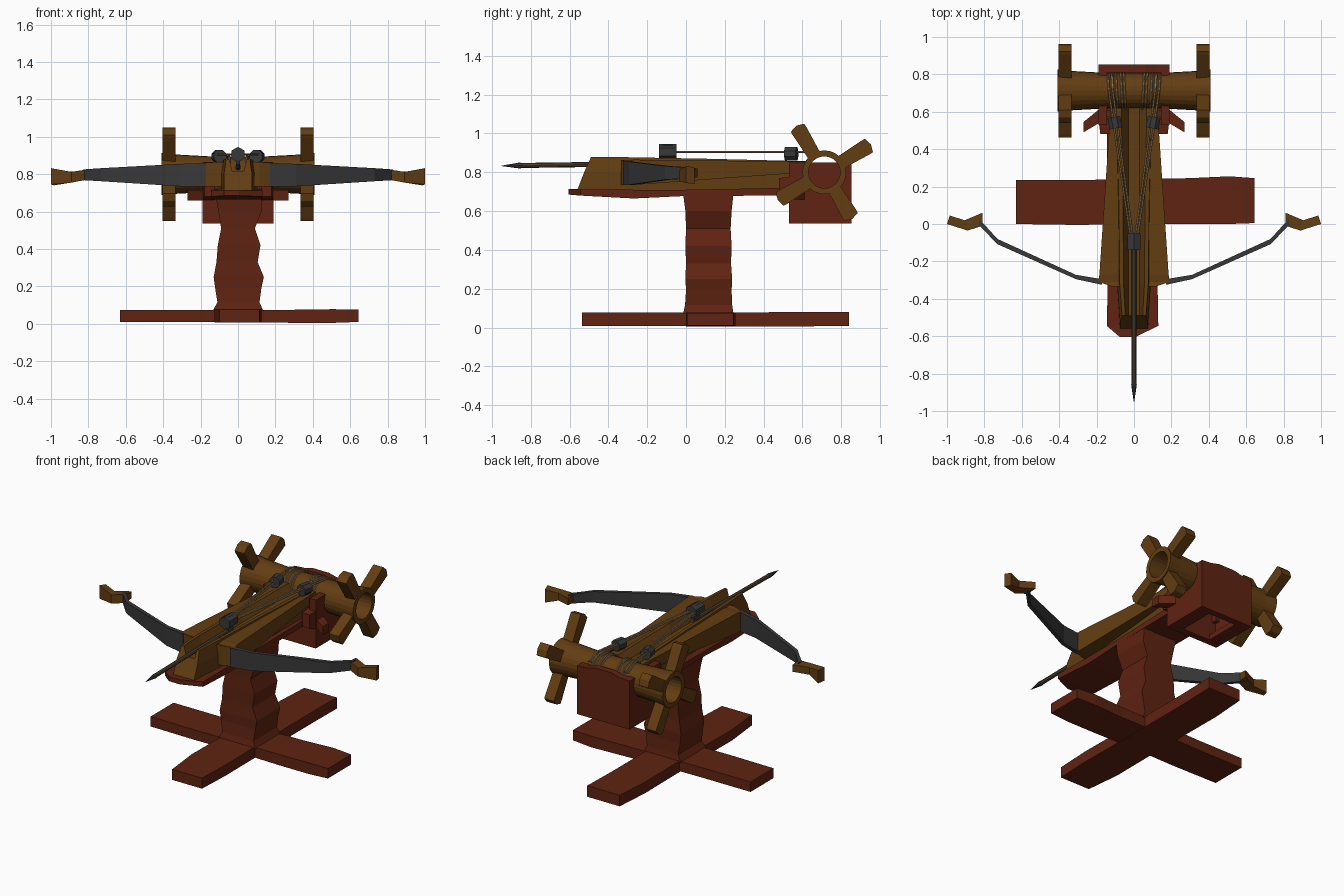
import bpy, bmesh
from math import sin, cos, pi, radians
from mathutils import Vector, Matrix


def material(name, rgb):
    m = bpy.data.materials.new(name)
    m.diffuse_color = (*rgb, 1)
    return m


RED = material("red_brown_wood", (0.115, 0.017, 0.006))
GOLD = material("golden_wood", (0.125, 0.047, 0.006))
IRON = material("dark_iron", (0.040, 0.040, 0.042))
ROPE = material("tan_rope", (0.30, 0.19, 0.085))
SHAFT = material("shaft_wood", (0.085, 0.058, 0.030))


def loft(name, rings, mat, closed=False, smooth=False):
    """Skin matching rings of points; cap the ends unless closed."""
    bm = bmesh.new()
    vs = [[bm.verts.new(p) for p in r] for r in rings]
    n = len(vs[0])
    pairs = list(zip(vs, vs[1:])) + ([(vs[-1], vs[0])] if closed else [])
    for a, b in pairs:
        for i in range(n):
            bm.faces.new((a[i], a[(i + 1) % n], b[(i + 1) % n], b[i]))
    if not closed:
        bm.faces.new(vs[0])
        bm.faces.new(vs[-1])
    bmesh.ops.recalc_face_normals(bm, faces=bm.faces)
    me = bpy.data.meshes.new(name)
    bm.to_mesh(me)
    bm.free()
    me.materials.append(mat)
    ob = bpy.data.objects.new(name, me)
    bpy.context.collection.objects.link(ob)
    if smooth:
        me.shade_smooth()
    return ob


def beam(name, axis, sections, mat, side=1):
    """Rectangular beam; each section is (t, u0, u1, v0, v1), side=-1 mirrors x."""
    rings = []
    for t, u0, u1, v0, v1 in sections:
        ring = []
        for u, v in ((u0, v0), (u1, v0), (u1, v1), (u0, v1)):
            p = {"x": (t, u, v), "y": (u, t, v), "z": (u, v, t)}[axis]
            ring.append((p[0] * side, p[1], p[2]))
        rings.append(ring)
    return loft(name, rings, mat)


def box(name, x0, x1, y0, y1, z0, z1, mat):
    return beam(name, "z", [(z0, x0, x1, y0, y1), (z1, x0, x1, y0, y1)], mat)


def tube(name, path, radii, mat, n=6, closed=False, phase=0.0, smooth=False):
    """Round rod following a path."""
    pts = [Vector(p) for p in path]
    m = len(pts)
    rings = []
    for i, p in enumerate(pts):
        a = pts[(i - 1) % m] if closed or i else p
        b = pts[(i + 1) % m] if closed or i < m - 1 else p
        d = (b - a).normalized()
        up = Vector((1, 0, 0)) if abs(d.x) < 0.5 else Vector((0, 0, 1))
        u = (up - d * up.dot(d)).normalized()
        v = d.cross(u)
        r = radii[i] if isinstance(radii, (list, tuple)) else radii
        rings.append([p + r * (u * cos(phase + 2 * pi * k / n) + v * sin(phase + 2 * pi * k / n))
                      for k in range(n)])
    return loft(name, rings, mat, closed, smooth)


# Cross-shaped foot
beam("base_cross_beam", "x", [
    (-0.63, 0.0, 0.235, 0.01, 0.075), (-0.3, -0.005, 0.235, 0.01, 0.075),
    (0.0, 0.0, 0.24, 0.01, 0.075), (0.3, 0.0, 0.245, 0.005, 0.075),
    (0.51, 0.0, 0.255, 0.005, 0.078), (0.645, 0.005, 0.245, 0.01, 0.075)], RED)
beam("base_long_beam", "y", [
    (-0.535, -0.10, 0.115, 0.008, 0.077), (-0.3, -0.125, 0.125, 0.008, 0.078),
    (0.1, -0.12, 0.12, 0.006, 0.078), (0.6, -0.125, 0.12, 0.006, 0.079),
    (0.84, -0.11, 0.125, 0.008, 0.08)], RED)

# Roughly hewn column
beam("column", "z", [
    (0.07, -0.135, 0.135, -0.015, 0.245), (0.115, -0.11, 0.115, -0.005, 0.238),
    (0.19, -0.122, 0.125, 0.0, 0.235), (0.25, -0.13, 0.138, -0.003, 0.238),
    (0.33, -0.115, 0.105, 0.0, 0.232), (0.42, -0.108, 0.12, -0.003, 0.235),
    (0.51, -0.09, 0.09, 0.0, 0.23), (0.60, -0.105, 0.125, -0.003, 0.235),
    (0.69, -0.12, 0.125, -0.015, 0.245)], RED)

# Plank under the stock
beam("bed_plank", "y", [
    (-0.605, -0.075, 0.005, 0.685, 0.715), (-0.545, -0.145, 0.13, 0.68, 0.712),
    (-0.27, -0.14, 0.125, 0.665, 0.71), (0.0, -0.14, 0.125, 0.678, 0.71),
    (0.54, -0.145, 0.13, 0.68, 0.72)], RED)

# Grooved centre stock: half profile mirrored, lofted front to back
rings = []
for y0, y1, w, zt in ((-0.56, -0.49, 0.075, 0.878), (-0.32, -0.32, 0.09, 0.878),
                      (0.1, 0.1, 0.095, 0.87), (0.62, 0.62, 0.11, 0.857)):
    half = [(w, y0, 0.71), (w, (y0 + y1) / 2, 0.80), (w * 0.85, y1, zt),
            (w * 0.62, y1, zt), (0.03, y1, 0.815)]
    rings.append(half + [(-x, y, z) for x, y, z in reversed(half)])
loft("stock", rings, GOLD)

for s in (-1, 1):
    # Wedge cheek carrying the bow limb
    beam("stock_cheek", "y", [
        (-0.335, 0.07, 0.115, 0.735, 0.865), (-0.31, 0.07, 0.19, 0.735, 0.86),
        (-0.27, 0.07, 0.185, 0.735, 0.865), (0.62, 0.07, 0.125, 0.80, 0.855)], GOLD, s)
    # Iron limb
    beam("bow_limb", "x", [
        (0.17, -0.325, -0.295, 0.735, 0.86), (0.31, -0.295, -0.272, 0.735, 0.855),
        (0.73, -0.108, -0.08, 0.762, 0.832), (0.83, -0.005, 0.03, 0.768, 0.825)], IRON, s)
    # Carved limb tip
    loft("bow_tip", [[(x * s, y, z) for x, y, z in r] for r in (
        [(0.81, -0.01, 0.77), (0.81, 0.06, 0.775), (0.81, 0.06, 0.82), (0.81, -0.01, 0.825)],
        [(0.89, -0.035, 0.755), (0.905, 0.02, 0.765), (0.905, 0.02, 0.812), (0.89, -0.035, 0.812)],
        [(1.0, 0.0, 0.745), (0.985, 0.045, 0.74), (0.985, 0.045, 0.825), (1.0, 0.0, 0.832)])], GOLD)
    # Bracket at the winch housing
    loft("housing_bracket", [[(x * s, y, z) for x, y in
         ((0.12, 0.53), (0.17, 0.55), (0.27, 0.49), (0.27, 0.545), (0.19, 0.61), (0.12, 0.61))]
         for z in (0.66, 0.715)], RED)
    beam("housing_cheek", "y", [(0.48, 0.125, 0.18, 0.68, 0.77),
                                (0.56, 0.125, 0.19, 0.65, 0.78)], RED, s)
    # Housing side wall
    beam("housing_side", "x", [(0.145, 0.53, 0.85, 0.535, 0.85),
                               (0.19, 0.53, 0.85, 0.535, 0.85)], RED, s)

# Housing front, arched back and lower frame
box("housing_front", -0.19, 0.19, 0.53, 0.575, 0.535, 0.75, RED)
beam("housing_back", "x", [
    (-0.19, 0.81, 0.853, 0.535, 0.85), (-0.12, 0.81, 0.853, 0.535, 0.855),
    (-0.06, 0.81, 0.853, 0.535, 0.87), (0.06, 0.81, 0.853, 0.535, 0.87),
    (0.12, 0.81, 0.853, 0.535, 0.855), (0.19, 0.81, 0.853, 0.535, 0.85)], RED)
for s in (-1, 1):
    beam("housing_floor_strip", "x", [(0.10, 0.55, 0.83, 0.536, 0.57),
                                      (0.17, 0.55, 0.83, 0.536, 0.57)], RED, s)

# Hollow winch roller, revolved about x
CY, CZ = 0.713, 0.80
profile = [(-0.41, 0.113), (-0.33, 0.105), (-0.15, 0.095), (0.15, 0.095), (0.33, 0.105),
           (0.41, 0.113), (0.41, 0.082), (-0.41, 0.082)]
roller = loft("winch_roller", [[(x, CY + r * cos(2 * pi * k / 24), CZ + r * sin(2 * pi * k / 24))
              for k in range(24)] for x, r in profile], GOLD, closed=True)

# Four slightly flared spokes with rounded ends on each wheel
spoke = [(0.09, -0.034), (0.25, -0.041), (0.268, -0.04), (0.28, 0.0),
         (0.268, 0.04), (0.25, 0.041), (0.09, 0.034)]
for s in (-1, 1):
    for k in range(4):
        a = radians(31 + 90 * k)
        loft("wheel_spoke", [[(s * x, CY + r * cos(a) - w * sin(a), CZ + r * sin(a) + w * cos(a))
             for r, w in spoke] for x in (0.333, 0.403)], GOLD)

# Bolt with iron point
tube("bolt_shaft", [(0, -0.06, 0.845), (0, -0.5, 0.84), (0, -0.86, 0.835)], 0.013, SHAFT, 8)
tube("bolt_point", [(0, -0.84, 0.835), (0, -0.86, 0.835), (0, -0.952, 0.833)],
     [0.013, 0.015, 0.001], IRON, 8)

# Draw block over the bolt
tube("draw_block", [(0, -0.14, 0.905), (0, -0.05, 0.905)], 0.041, IRON, 6, phase=pi / 6)
box("draw_claw", -0.012, 0.012, -0.12, -0.07, 0.84, 0.94, IRON)

for s in (-1, 1):
    # Rope guide
    tube("rope_guide", [(s * 0.096, 0.512, 0.895), (s * 0.108, 0.572, 0.895)], 0.037, IRON, 8,
         phase=pi / 8)
    # Paired ropes running back onto the roller
    for d in (-0.010, 0.010):
        tube("draw_rope", [(s * (0.014 + d * 0.6), -0.06, 0.905), (s * (0.10 + d), 0.54, 0.905),
                           (s * (0.115 + d), 0.65, 0.905), (s * (0.125 + d), 0.72, 0.905),
                           (s * (0.13 + d), 0.80, 0.87)], 0.006, ROPE)
    # Rope turns around the roller
    for x in (0.05, 0.066, 0.092, 0.112):
        tube("rope_turn", [(s * (x + 0.006 * cos(2 * pi * k / 20)), CY + 0.102 * cos(2 * pi * k / 20),
                            CZ + 0.102 * sin(2 * pi * k / 20)) for k in range(20)],
             0.006, ROPE, closed=True)
